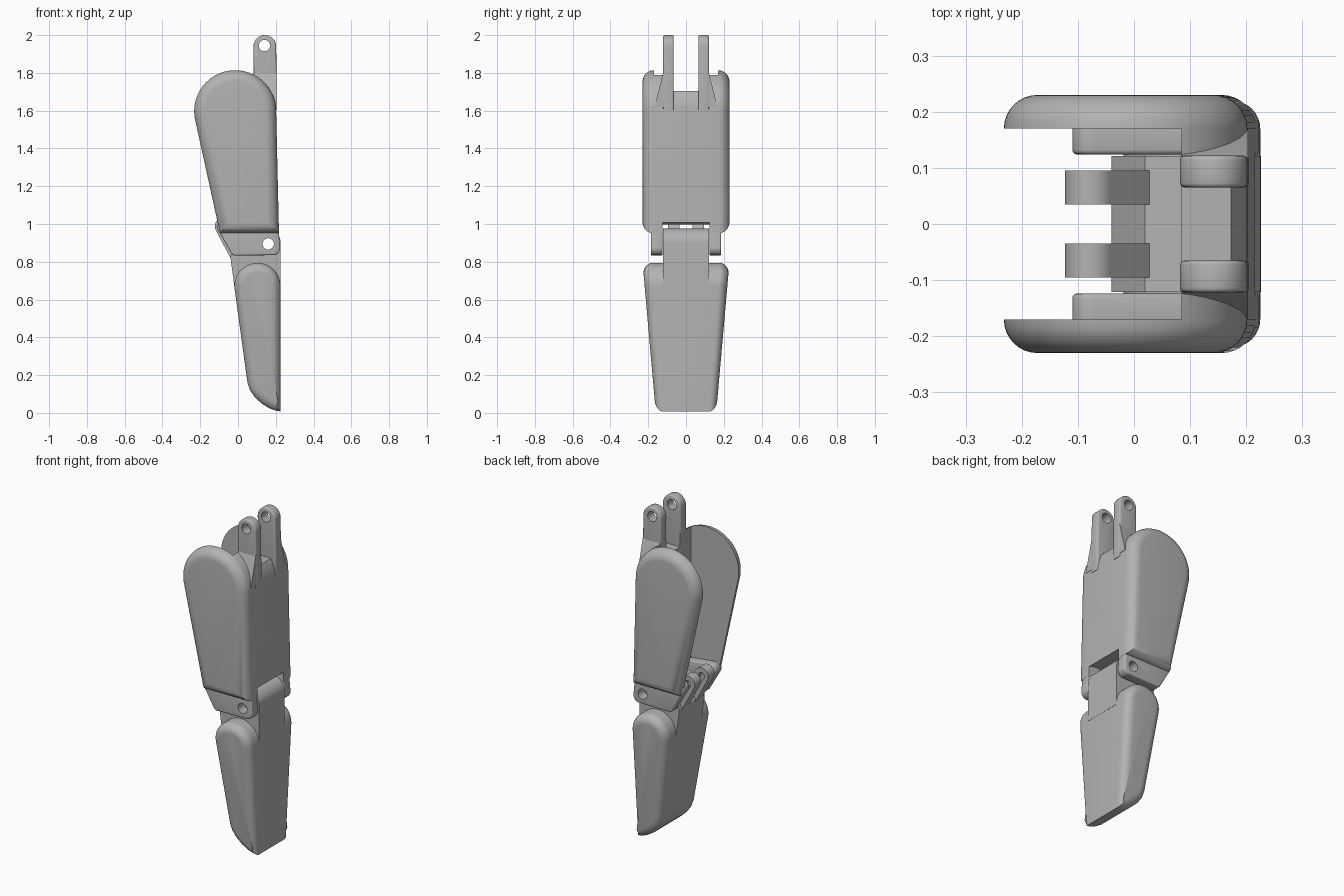
import bpy, bmesh
from math import sin, cos, pi, tau
from mathutils import Vector, Matrix
from mathutils.geometry import convex_hull_2d

if "Cube" in bpy.data.objects:
    bpy.data.objects.remove(bpy.data.objects["Cube"])

grey = bpy.data.materials.new("light_grey")
grey.use_nodes = True
grey.diffuse_color = (0.45, 0.45, 0.45, 1)
grey.node_tree.nodes["Principled BSDF"].inputs["Base Color"].default_value = grey.diffuse_color

PIVOT = (0.16, 0.895)


def circle(c, r, n=48):
    return [(c[0] + r * cos(tau * i / n), c[1] + r * sin(tau * i / n)) for i in range(n)]


def hull(pts):
    return [Vector(pts[i]) for i in convex_hull_2d([Vector(p) for p in pts])]


def inset(pts, d):
    """Move a convex counter-clockwise outline inward by d."""
    out = []
    for i, p in enumerate(pts):
        a = (p - pts[i - 1]).normalized()
        b = (pts[(i + 1) % len(pts)] - p).normalized()
        na, nb = Vector((-a.y, a.x)), Vector((-b.y, b.x))
        out.append(p + (na + nb) * d / (1 + na.dot(nb)))
    return out


def loft(name, pts, y0, y1, r=0.0, taper=None):
    """Extrude an x-z outline along y, rounding the outline edges by r."""
    pts = hull(pts)
    area = sum(pts[i - 1].x * p.y - p.x * pts[i - 1].y for i, p in enumerate(pts))
    if area < 0:
        pts.reverse()
    steps = 8 if r > 0.02 else 3
    curve = [(r * (1 - cos(k * pi / 2 / steps)), r * (1 - sin(k * pi / 2 / steps)))
             for k in range(steps + 1)] if r else [(0, 0)]
    levels = [(y0 + e, d) for e, d in curve] + [(y1 - e, d) for e, d in reversed(curve)]
    bm = bmesh.new()
    rings = []
    for y, d in levels:
        rings.append([bm.verts.new((p.x, y * (taper(p.y) if taper else 1), p.y))
                      for p in inset(pts, d)])
    for lo, hi in zip(rings, rings[1:]):
        for i in range(len(lo)):
            bm.faces.new((lo[i - 1], lo[i], hi[i], hi[i - 1]))
    bm.faces.new(rings[0])
    bm.faces.new(rings[-1])
    bmesh.ops.recalc_face_normals(bm, faces=bm.faces)
    mesh = bpy.data.meshes.new(name)
    bm.to_mesh(mesh)
    bm.free()
    mesh.materials.append(grey)
    ob = bpy.data.objects.new(name, mesh)
    bpy.context.collection.objects.link(ob)
    return ob


def box(x0, x1, z0, z1):
    return [(x0, z0), (x1, z0), (x1, z1), (x0, z1)]


def cut(ob, *cutters):
    for c in cutters:
        m = ob.modifiers.new("cut", 'BOOLEAN')
        m.object, m.solver = c, 'EXACT'
    ev = ob.evaluated_get(bpy.context.evaluated_depsgraph_get())
    mesh = bpy.data.meshes.new_from_object(ev)
    ob.modifiers.clear()
    ob.data = mesh
    for c in cutters:
        bpy.data.objects.remove(c)


def mirror_y(ob):
    """Copy a part to the other side of the centre plane."""
    twin = ob.copy()
    twin.data = ob.data.copy()
    twin.data.transform(Matrix.Scale(-1, 4, (0, 1, 0)))
    twin.data.flip_normals()
    twin.name = ob.name + "_front"
    ob.name += "_back"
    bpy.context.collection.objects.link(twin)


# Upper segment: rounded channel, open towards -x
body = loft("upper_channel", circle((-0.015, 1.597), 0.217, 72) + [(-0.095, 0.95), (0.217, 0.95)],
            -0.23, 0.23, 0.06)
cut(body,
    loft("channel_cutter", box(-0.5, 0.085, 0.8, 2.1), -0.17, 0.17),
    loft("notch_cutter", box(0, 0.5, 1.705, 2.1), -0.066, 0.066),
    loft("joint_cutter", circle(PIVOT, 0.127) + [(0.3, 0.8), (0.05, 0.8)], -0.125, 0.125))

# Top hinge pegs with flared roots
peg = loft("top_peg", circle((0.142, 1.94), 0.06) + box(0.084, 0.205, 1.6, 1.7), 0.065, 0.122, 0.008)
cut(peg, loft("peg_hole", circle((0.14, 1.945), 0.03, 32), 0, 0.3))
mirror_y(peg)
flare = loft("peg_flare", [(0.1, 1.62), (0.167, 1.62), (0.121, 1.8), (0.1, 1.84)], 0.086, 0.203)
flare.data.transform(Matrix(((0, 1, 0, 0), (1, 0, 0, 0), (0, 0, 1, 0), (0, 0, 0, 1))))
flare.data.flip_normals()
mirror_y(flare)

# Hinge lugs below the channel walls
lug = loft("hinge_lug", circle((-0.075, 0.985), 0.035) + circle((0.185, 0.873), 0.038)
           + circle((-0.015, 0.855), 0.022) + [(0.215, 0.965), (0.19, 0.99)], 0.124, 0.186, 0.008)
cut(lug, loft("lug_hole", circle(PIVOT, 0.03, 32), 0, 0.3))
mirror_y(lug)

# Lower segment: tapered solid tip
tip = [(0.225, 0.008), (0.2, 0.012), (0.165, 0.025), (0.125, 0.05), (0.09, 0.082), (0.063, 0.12), (0.05, 0.16)]
loft("finger_tip", circle((0.103, 0.672), 0.122, 64) + [(0.225, 0.67)] + tip,
     -1, 1, 0.0).name = "unused_blank"
bpy.data.objects.remove(bpy.data.objects["unused_blank"])
loft("finger_tip", circle((0.103, 0.672), 0.122, 64) + tip, -0.225, 0.225, 0.05,
     lambda z: 0.71 + 0.29 * min(z / 0.74, 1))

# Knuckle joining the tip to the hinge
knuckle = loft("knuckle", circle((0.15, 0.9), 0.076) + circle((-0.02, 0.825), 0.02)
               + [(0.226, 0.66), (-0.018, 0.66), (0.02, 0.93)], -0.121, 0.121)
cut(knuckle, loft("pin_hole", circle(PIVOT, 0.03, 32), -0.3, 0.3))

# Tendon loops on the inner side of the knuckle
loop = loft("tendon_loop", circle((-0.078, 0.988), 0.045) + [(-0.04, 0.82), (0.02, 0.84), (0.03, 0.93)],
            0.035, 0.095)
cut(loop, loft("loop_hole", circle((-0.078, 0.985), 0.02, 24) + [(-0.035, 0.875), (-0.02, 0.93)], 0, 0.2))
mirror_y(loop)

# Smooth shading with sharp edges kept
for ob in bpy.context.view_layer.objects:
    ob.select_set(ob.type == 'MESH')
bpy.context.view_layer.objects.active = body
bpy.ops.object.shade_smooth_by_angle(angle=0.6)
